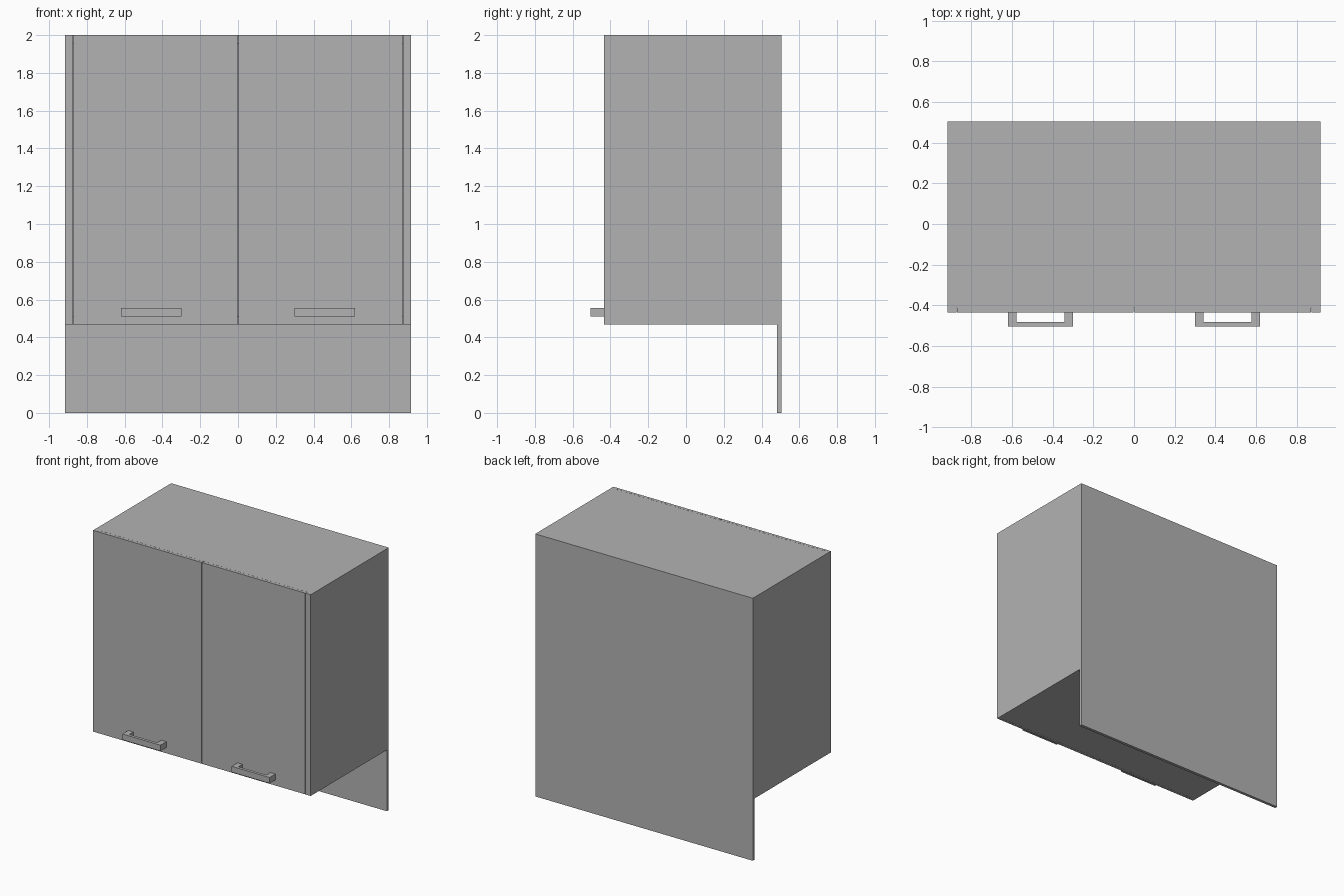
import bpy
import bmesh
from mathutils import Matrix, Vector

default = bpy.data.objects.get("Cube")
if default:
    bpy.data.objects.remove(default, do_unlink=True)

GREY = (0.45, 0.45, 0.45, 1)
mat = bpy.data.materials.new("plain grey")
mat.use_nodes = True
mat.diffuse_color = GREY
mat.node_tree.nodes["Principled BSDF"].inputs["Base Color"].default_value = GREY

# Cabinet dimensions
HALF_W, HEIGHT = 0.917, 2.0
INNER_W = 0.873
BASE = 0.467
FRONT, DOOR_BACK = -0.435, -0.412
BACK_FRONT, BACK = 0.483, 0.505
BOARD = 0.044


def build(name, boxes):
    """Make one object from boxes given as (low corner, high corner)."""
    bm = bmesh.new()
    for low, high in boxes:
        low, high = Vector(low), Vector(high)
        place = Matrix.Translation((low + high) / 2) @ Matrix.Diagonal((high - low).to_4d())
        bmesh.ops.create_cube(bm, size=1, matrix=place)
    mesh = bpy.data.meshes.new(name)
    bm.to_mesh(mesh)
    bm.free()
    mesh.materials.append(mat)
    obj = bpy.data.objects.new(name, mesh)
    bpy.context.collection.objects.link(obj)
    return obj


def pair(name, boxes):
    """Make mirrored left (+x) and right (-x) parts."""
    build("left_" + name, boxes)
    build("right_" + name, [((-h[0], l[1], l[2]), (-l[0], h[1], h[2])) for l, h in boxes])


# Long back panel reaching below the cabinet
build("back_panel", [((-HALF_W, BACK_FRONT, 0), (HALF_W, BACK, HEIGHT))])

# Side, top and bottom boards
pair("side_panel", [((INNER_W, FRONT, BASE), (HALF_W, BACK_FRONT, HEIGHT))])
for name, z in (("bottom_board", BASE), ("top_board", HEIGHT - BOARD)):
    build(name, [((-INNER_W, DOOR_BACK, z), (INNER_W, BACK_FRONT, z + BOARD))])

# Doors with a narrow gap between them
pair("door", [((0.003, FRONT, BASE), (INNER_W - 0.002, DOOR_BACK - 0.001, HEIGHT))])

# Handles: a front bar on two posts
X0, X1, Z0, Z1 = 0.30, 0.62, 0.51, 0.555
TIP, BAR_BACK, POST = -0.505, -0.483, 0.042
pair("handle", [
    ((X0, TIP, Z0), (X1, BAR_BACK, Z1)),
    ((X0, BAR_BACK, Z0), (X0 + POST, FRONT, Z1)),
    ((X1 - POST, BAR_BACK, Z0), (X1, FRONT, Z1)),
])
